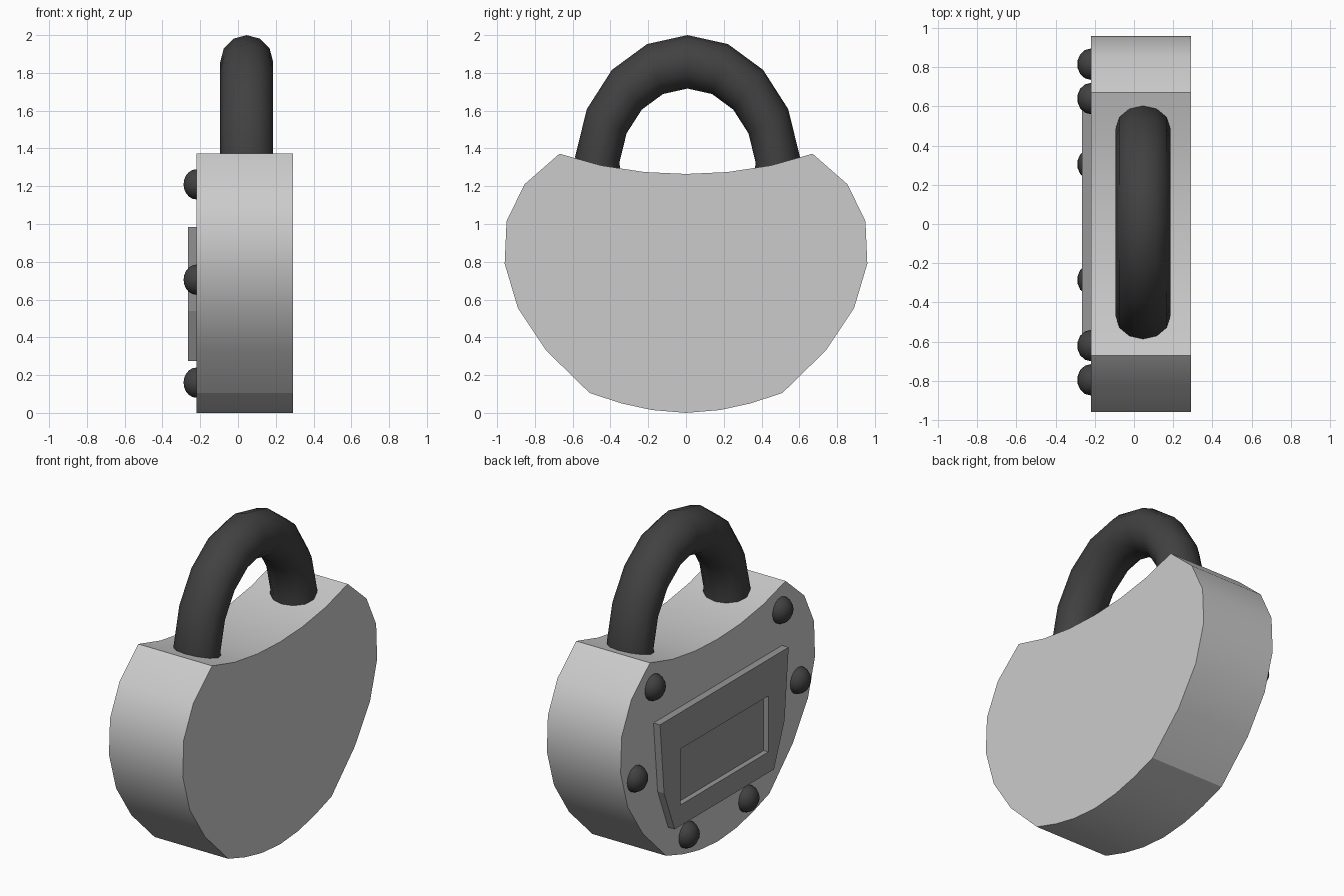
import bpy, bmesh, math

if "Cube" in bpy.data.objects:
    bpy.data.objects.remove(bpy.data.objects["Cube"])


def material(name, v):
    m = bpy.data.materials.new(name)
    m.diffuse_color = (v, v, v, 1)
    m.use_nodes = True
    m.node_tree.nodes["Principled BSDF"].inputs["Base Color"].default_value = m.diffuse_color
    return m


STEEL = material("light steel", 0.6)
PLATE = material("grey plate", 0.31)
DARK = material("dark iron", 0.053)


def finish(bm, name, mat, angle=None):
    bmesh.ops.recalc_face_normals(bm, faces=bm.faces)
    me = bpy.data.meshes.new(name)
    bm.to_mesh(me)
    bm.free()
    me.materials.append(mat)
    ob = bpy.data.objects.new(name, me)
    bpy.context.collection.objects.link(ob)
    if angle:
        bpy.ops.object.select_all(action='DESELECT')
        ob.select_set(True)
        bpy.context.view_layer.objects.active = ob
        bpy.ops.object.shade_smooth_by_angle(angle=math.radians(angle))
    return ob


def extrude_profile(name, half, x0, x1, mat, angle=None):
    """Mirror a half outline (y, z), top to bottom, and extrude it along x."""
    pts = half + [(-y, z) for y, z in reversed(half) if y > 0]
    bm = bmesh.new()
    a = [bm.verts.new((x0, y, z)) for y, z in pts]
    b = [bm.verts.new((x1, y, z)) for y, z in pts]
    n = len(pts)
    bm.faces.new(a)
    bm.faces.new(b)
    for i in range(n):
        j = (i + 1) % n
        bm.faces.new((a[i], a[j], b[j], b[i]))
    return finish(bm, name, mat, angle)


# Lock body with dished top
extrude_profile("lock_body", [
    (0, 1.265), (0.22, 1.275), (0.45, 1.31), (0.67, 1.372), (0.855, 1.21),
    (0.95, 1.015), (0.96, 0.79), (0.89, 0.555), (0.74, 0.33), (0.51, 0.105),
    (0.34, 0.05), (0.18, 0.015), (0, 0)], -0.22, 0.29, STEEL, 25)

# Face plate with a rectangular recess
plate = extrude_profile("face_plate", [(0.635, 0.983), (0.595, 0.54), (0.49, 0.275)],
                        -0.265, -0.21, PLATE)
cutter = extrude_profile("recess_cutter", [(0.435, 0.755), (0.435, 0.405)],
                         -0.30, -0.232, PLATE)
cutter.hide_render = True
cutter.hide_set(True)
mod = plate.modifiers.new("recess", 'BOOLEAN')
mod.operation = 'DIFFERENCE'
mod.solver = 'EXACT'
mod.object = cutter
bpy.context.view_layer.objects.active = plate
bpy.ops.object.modifier_apply(modifier=mod.name)
bpy.data.objects.remove(cutter)

# Shackle: arched tube, stretched upward, ends sunk into the body
bm = bmesh.new()
rings = []
for i in range(-5, 6):
    t = math.radians(21 * i)
    ring = []
    for k in range(12):
        p = 2 * math.pi * k / 12
        r = 0.48 + 0.118 * math.cos(p)
        ring.append(bm.verts.new((0.046 + 0.14 * math.sin(p),
                                  0.008 + r * math.sin(t),
                                  1.283 + r * 1.199 * math.cos(t))))
    rings.append(ring)
for r0, r1 in zip(rings, rings[1:]):
    for k in range(12):
        j = (k + 1) % 12
        bm.faces.new((r0[k], r0[j], r1[j], r1[k]))
bm.faces.new(rings[0])
bm.faces.new(rings[-1])
finish(bm, "shackle", DARK, 50)

# Domed rivets around the plate
for y, z in ((0.63, 1.21), (0.805, 0.705), (0.295, 0.16)):
    for side, label in ((1, "left"), (-1, "right")):
        bm = bmesh.new()
        bmesh.ops.create_uvsphere(bm, u_segments=14, v_segments=10, radius=1)
        for v in bm.verts:
            v.co = (-0.22 + 0.07 * v.co.x,
                    0.01 + side * y + 0.08 * v.co.y,
                    z + 0.08 * v.co.z)
        finish(bm, "rivet_" + label, DARK, 60)
